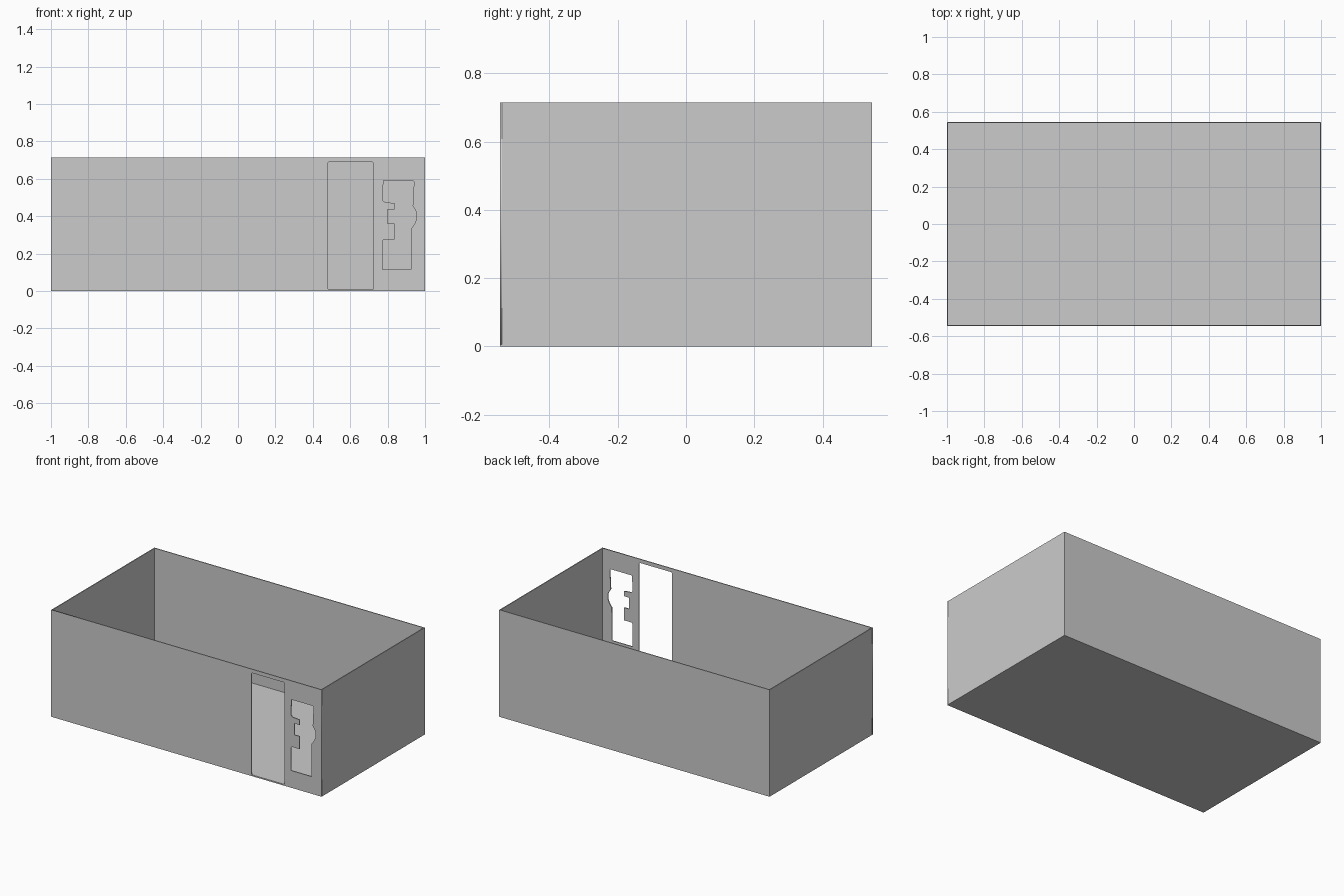
import bpy

if "Cube" in bpy.data.objects:
    bpy.data.objects.remove(bpy.data.objects["Cube"])

L, W, H, T = 1.0, 0.545, 0.715, 0.006   # half length, half width, height, sheet thickness


def slab(name, lo, hi):
    """Box spanning two opposite corners."""
    bpy.ops.mesh.primitive_cube_add(size=1, location=[(a + b) / 2 for a, b in zip(lo, hi)])
    ob = bpy.context.object
    ob.name = name
    ob.scale = [b - a for a, b in zip(lo, hi)]
    bpy.ops.object.transform_apply(location=False, rotation=False, scale=True)
    return ob


# Floor and the three plain walls
slab("floor", (-L, -W, 0), (L, W, T))
slab("back_wall", (-L, W - T, T), (L, W, H))
for name, s in (("left_wall", -1), ("right_wall", 1)):
    x0, x1 = sorted((s * L, s * (L - T)))
    slab(name, (x0, -W + T, T), (x1, W - T, H))

# Front wall: outline with a doorway and a notched window as holes
outline = [(-L, T), (L, T), (L, H), (-L, H)]
door = [(0.485, 0.009), (0.72, 0.009), (0.724, 0.013), (0.724, 0.685),
        (0.719, 0.69), (0.486, 0.69), (0.481, 0.685), (0.481, 0.013)]
window = [(0.773, 0.115), (0.925, 0.115), (0.927, 0.335), (0.945, 0.36), (0.955, 0.385),
          (0.955, 0.42), (0.945, 0.44), (0.934, 0.455), (0.941, 0.585), (0.935, 0.59),
          (0.778, 0.59), (0.775, 0.545), (0.773, 0.485), (0.785, 0.475), (0.837, 0.47),
          (0.837, 0.436), (0.80, 0.436), (0.80, 0.36), (0.837, 0.36), (0.837, 0.275),
          (0.778, 0.275), (0.773, 0.265)]
curve = bpy.data.curves.new("front_wall", "CURVE")
curve.dimensions = "2D"
curve.fill_mode = "BOTH"
curve.extrude = T / 2
for pts in (outline, door, window):
    sp = curve.splines.new("POLY")
    sp.points.add(len(pts) - 1)
    for p, (x, z) in zip(sp.points, pts):
        p.co = (x, z, 0, 1)
    sp.use_cyclic_u = True
front = bpy.data.objects.new("front_wall", curve)
bpy.context.collection.objects.link(front)
front.rotation_euler.x = 1.5707963
front.location.y = -W + T / 2
bpy.ops.object.select_all(action="DESELECT")
front.select_set(True)
bpy.context.view_layer.objects.active = front
bpy.ops.object.convert(target="MESH")
bpy.ops.object.transform_apply(location=True, rotation=True, scale=True)
